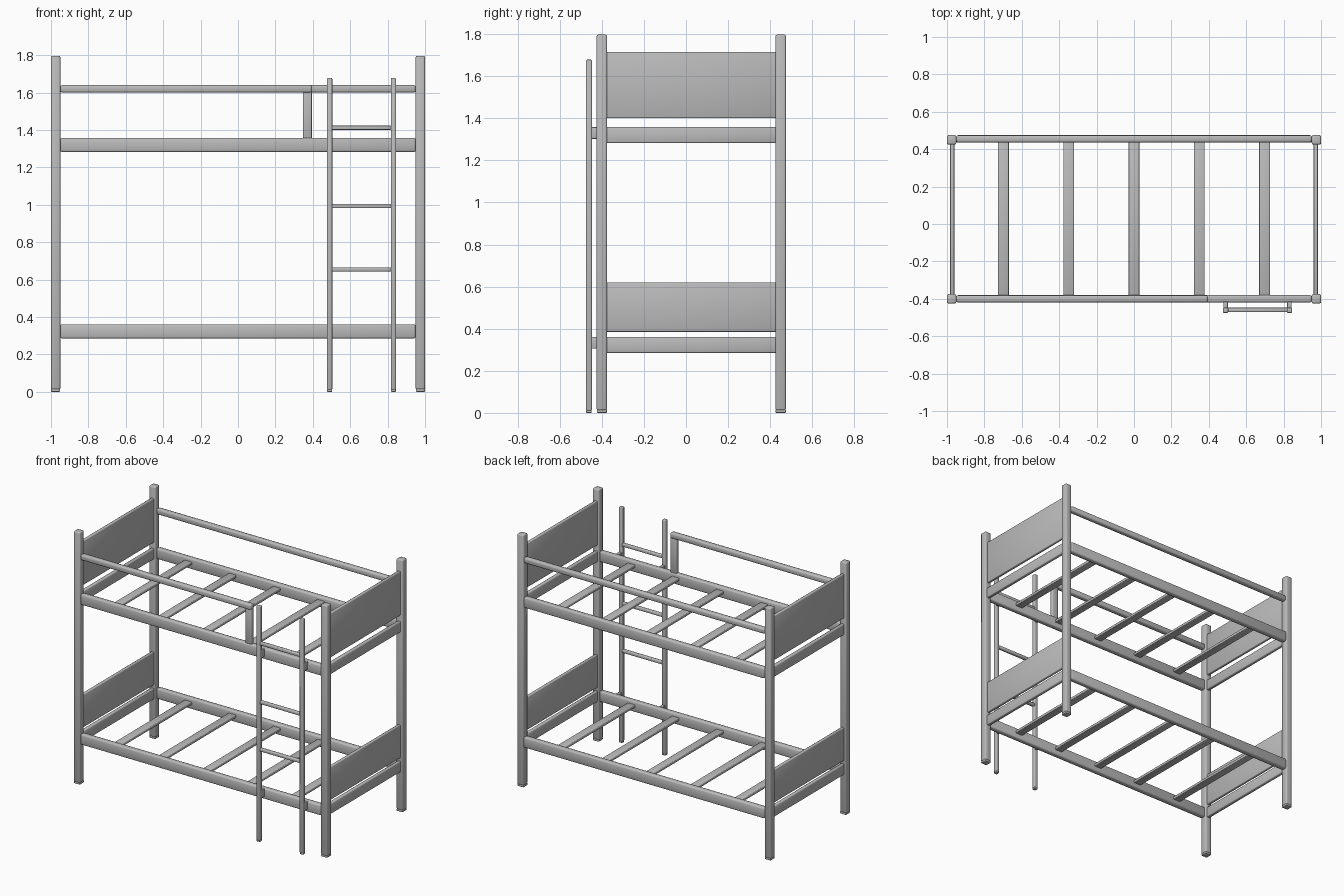
import bpy

cube = bpy.data.objects.get("Cube")
if cube:
    bpy.data.objects.remove(cube, do_unlink=True)

grey = bpy.data.materials.new("grey_metal")
grey.use_nodes = True
colour = (0.5, 0.5, 0.5, 1)
grey.diffuse_color = colour
grey.node_tree.nodes["Principled BSDF"].inputs["Base Color"].default_value = colour


def bar(name, x, y, z, bevel=0.005):
    """Softly rounded box given by its (min, max) range on each axis."""
    ranges = (x, y, z)
    bpy.ops.mesh.primitive_cube_add(size=1, location=[(a + b) / 2 for a, b in ranges])
    ob = bpy.context.object
    ob.name = name
    ob.scale = [b - a for a, b in ranges]
    bpy.ops.object.transform_apply(location=False, rotation=False, scale=True)
    mod = ob.modifiers.new("rounded_edges", "BEVEL")
    mod.width = bevel
    mod.segments = 2
    bpy.ops.object.shade_smooth()
    ob.data.materials.append(grey)
    return ob


def around(c, half):
    return (c - half, c + half)


FRONT, BACK, END = -0.40, 0.45, 0.975
INNER_Y = (-0.38, 0.43)
INNER_X = (-0.95, 0.95)

# Corner posts with foot pads
for side, x in (("right", -END), ("left", END)):
    for face, y in (("front", FRONT), ("back", BACK)):
        bar(f"{face}_{side}_post", around(x, 0.025), around(y, 0.025), (0.012, 1.797), 0.008)
        bar(f"{face}_{side}_foot", around(x, 0.024), around(y, 0.024), (0, 0.016), 0.004)

# Two bunks: frame rails, end panels and slats
for bunk, z, panel in (("lower", 0.285, (0.385, 0.62)), ("upper", 1.282, (1.40, 1.715))):
    rail = (z, z + 0.076)
    bar(f"{bunk}_front_rail", INNER_X, around(FRONT, 0.02), rail, 0.01)
    bar(f"{bunk}_back_rail", INNER_X, around(BACK + 0.005, 0.02), rail, 0.01)
    for side, x in (("right", -END + 0.003), ("left", END - 0.003)):
        bar(f"{bunk}_{side}_end_rail", around(x, 0.013), INNER_Y, rail, 0.006)
        bar(f"{bunk}_{side}_end_panel", around(x, 0.011), INNER_Y, panel)
    for i in range(-2, 3):
        bar(f"{bunk}_slat_{i + 3}", around(i * 0.349, 0.029), (-0.385, 0.44),
            (z + 0.034, z + 0.054), 0.004)

# Guard rails, the front one stopping short of the ladder
GUARD = (1.60, 1.64)
bar("back_guard_rail", INNER_X, around(BACK + 0.005, 0.019), GUARD, 0.01)
bar("front_guard_rail", (-0.95, 0.395), around(FRONT, 0.019), GUARD, 0.01)
bar("guard_support", (0.347, 0.395), around(FRONT, 0.013), (1.35, 1.61))

# Ladder: stiles with feet, brackets to the bed rails, and rungs
LADDER_Y = -0.461
for side, x in (("right", 0.49), ("left", 0.831)):
    bar(f"ladder_{side}_stile", around(x, 0.014), around(LADDER_Y, 0.014), (0.01, 1.678))
    bar(f"ladder_{side}_foot", around(x, 0.013), around(LADDER_Y, 0.013), (0, 0.013), 0.003)
    for bunk, z in (("lower", 0.305), ("upper", 1.302)):
        bar(f"ladder_{bunk}_{side}_bracket", around(x, 0.012), (-0.452, -0.415), (z, z + 0.056), 0.003)
for i, z in enumerate((0.655, 0.993, 1.412)):
    bar(f"ladder_rung_{i + 1}", (0.50, 0.82), around(LADDER_Y + 0.002, 0.012), around(z, 0.011))
